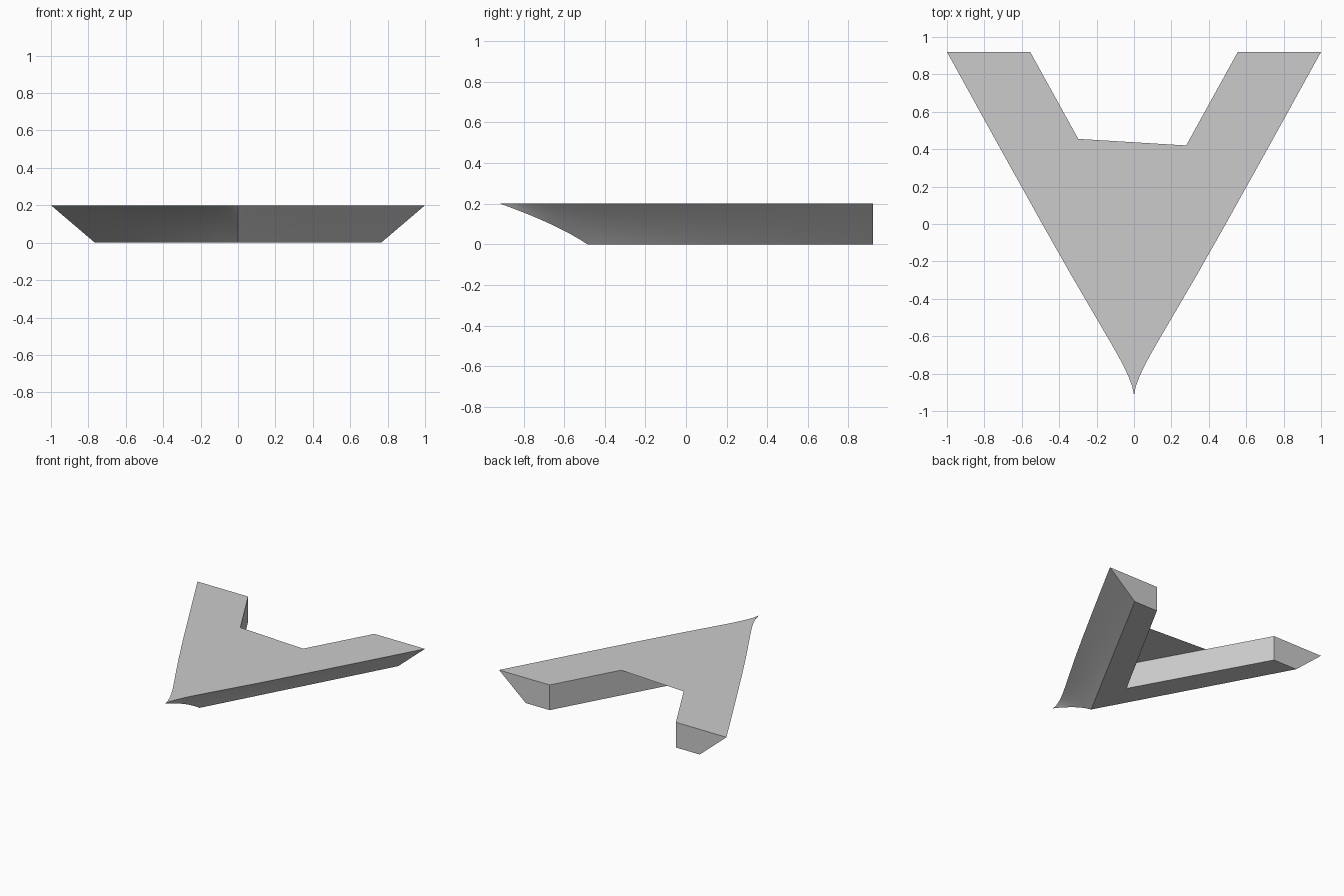
import bpy, bmesh, math

if "Cube" in bpy.data.objects:
    bpy.data.objects.remove(bpy.data.objects["Cube"])

H = 0.2            # hull height
BACK = 0.92        # y of the flat arm ends
INNER_X = 0.555    # half width of the gap between the arms
INNER_Y = -0.085   # y where the inner walls meet

grey = bpy.data.materials.new("light grey")
grey.diffuse_color = (0.6, 0.6, 0.6, 1)
grey.use_nodes = True
grey.node_tree.nodes["Principled BSDF"].inputs["Base Color"].default_value = grey.diffuse_color

# fraction along the side, inward bend at deck level
BEND = [(0, 0), (.025, .016), (.055, .025), (.085, .029), (.115, .03), (.16, .028),
        (.224, .023), (.35, .014), (.5, .008), (.75, .003), (1, 0)]
LEVELS = 8


def make_object(name, bm):
    mesh = bpy.data.meshes.new(name)
    bm.to_mesh(mesh)
    bm.free()
    mesh.materials.append(grey)
    obj = bpy.data.objects.new(name, mesh)
    bpy.context.collection.objects.link(obj)
    return obj


def side_point(t, u, bend, sign):
    """Point on the flared side: t is height 0-1, u runs bow to stern."""
    bow = -0.485 - 0.43 * (0.7 * t + 0.3 * t * t)
    x = (0.765 + 0.235 * t) * u - bend * t * t
    return (sign * x, bow + (BACK - bow) * u, H * t)


# V-shaped hull with flared outer sides and upright inner walls
bm = bmesh.new()
rings = []
for i in range(LEVELS + 1):
    t = i / LEVELS
    left = [bm.verts.new(side_point(t, u, b, -1)) for u, b in reversed(BEND)]
    right = [bm.verts.new(side_point(t, u, b, 1)) for u, b in BEND[1:]]
    rings.append(left + right)
for low, high in zip(rings, rings[1:]):
    for j in range(len(low) - 1):
        bm.faces.new((low[j], low[j + 1], high[j + 1], high[j]))

inner = [[bm.verts.new((x, y, z)) for x, y in
          ((INNER_X, BACK), (0, INNER_Y), (-INNER_X, BACK))] for z in (0, H)]
for j in range(2):
    bm.faces.new((inner[0][j], inner[0][j + 1], inner[1][j + 1], inner[1][j]))
bm.faces.new(list(reversed(rings[0] + inner[0])))     # underside
bm.faces.new(rings[-1] + inner[1])                    # top
bm.faces.new([r[-1] for r in rings] + [inner[1][0], inner[0][0]])   # arm ends
bm.faces.new([r[0] for r in rings] + [inner[1][2], inner[0][2]])
bmesh.ops.recalc_face_normals(bm, faces=bm.faces)
hull = make_object("hull", bm)

# Thin deck sheet bridging the front of the gap
bm = bmesh.new()
slope = INNER_X / (BACK - INNER_Y)
corners = [(0, INNER_Y), (slope * (0.42 - INNER_Y), 0.42), (-slope * (0.455 - INNER_Y), 0.455)]
bm.faces.new([bm.verts.new((x, y, H)) for x, y in corners])
make_object("deck_sheet", bm)

# Smooth the flare, keep hard edges
bpy.context.view_layer.objects.active = hull
hull.select_set(True)
bpy.ops.object.shade_smooth_by_angle(angle=math.radians(30))
